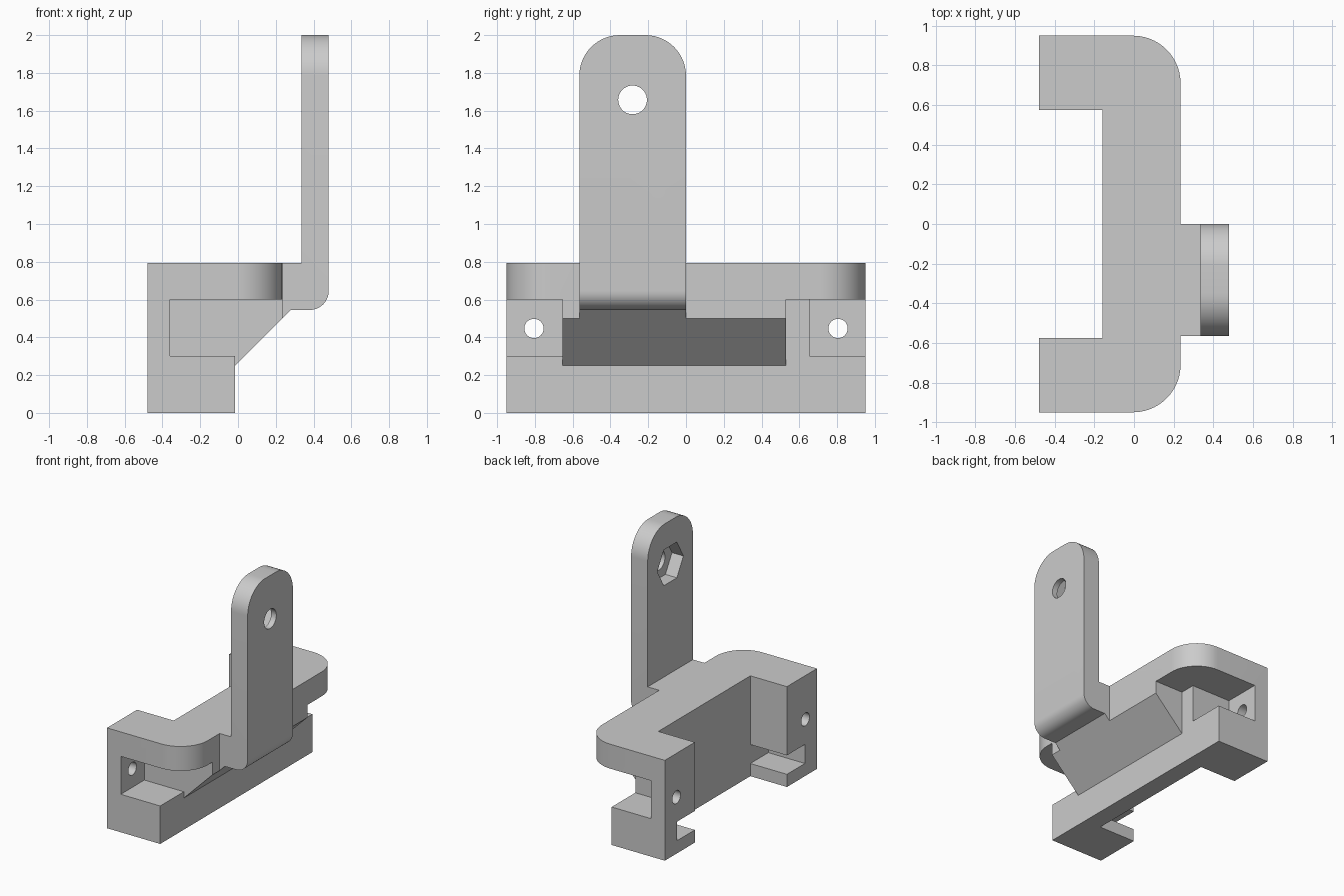
import bpy
import bmesh
from math import radians
from mathutils import Matrix, Vector

if "Cube" in bpy.data.objects:
    bpy.data.objects.remove(bpy.data.objects["Cube"], do_unlink=True)

grey = bpy.data.materials.new("light_grey")
grey.use_nodes = True
grey.diffuse_color = (0.6, 0.6, 0.6, 1)
grey.node_tree.nodes["Principled BSDF"].inputs["Base Color"].default_value = (0.6, 0.6, 0.6, 1)


def finish(name, bm):
    bmesh.ops.recalc_face_normals(bm, faces=bm.faces)
    mesh = bpy.data.meshes.new(name)
    bm.to_mesh(mesh)
    bm.free()
    mesh.materials.append(grey)
    obj = bpy.data.objects.new(name, mesh)
    bpy.context.collection.objects.link(obj)
    return obj


def prism(name, outline, axis, lo, hi, rounds=()):
    """Extrude an outline along y or z; rounds lists (edge test, radius)."""
    bm = bmesh.new()
    place = {"y": lambda a, b: (a, lo, b), "z": lambda a, b: (a, b, lo)}[axis]
    face = bm.faces.new([bm.verts.new(place(a, b)) for a, b in outline])
    new = bmesh.ops.extrude_face_region(bm, geom=[face])["geom"]
    step = Vector((0, hi - lo, 0) if axis == "y" else (0, 0, hi - lo))
    bmesh.ops.translate(bm, vec=step, verts=[v for v in new if isinstance(v, bmesh.types.BMVert)])
    for test, radius in rounds:
        edges = [e for e in bm.edges if all(test(v.co) for v in e.verts)]
        bmesh.ops.bevel(bm, geom=edges, offset=radius, segments=14, profile=0.5,
                        affect="EDGES", clamp_overlap=False)
    return finish(name, bm)


def box(name, x, y, z):
    return prism(name, [(x[0], y[0]), (x[1], y[0]), (x[1], y[1]), (x[0], y[1])], "z", *z)


def rod(name, centre, radius, length, sides):
    """Prism with regular sides running along x."""
    bm = bmesh.new()
    bmesh.ops.create_cone(bm, cap_ends=True, segments=sides, radius1=radius,
                          radius2=radius, depth=length,
                          matrix=Matrix.Translation(centre) @ Matrix.Rotation(radians(90), 4, "Y"))
    return finish(name, bm)


def combine(target, tools, operation):
    for tool in tools:
        mod = target.modifiers.new(tool.name, "BOOLEAN")
        mod.operation = operation
        mod.solver = "EXACT"
        mod.object = tool
    graph = bpy.context.evaluated_depsgraph_get()
    mesh = bpy.data.meshes.new_from_object(target.evaluated_get(graph))
    target.modifiers.clear()
    target.data = mesh
    for tool in tools:
        bpy.data.objects.remove(tool, do_unlink=True)


def c_outline(front):
    """Plan of a spine with an arm at each end."""
    return [(-0.48, -0.95), (front, -0.95), (front, 0.95), (-0.48, 0.95),
            (-0.48, 0.575), (-0.16, 0.575), (-0.16, -0.575), (-0.48, -0.575)]


# Lower body with end pockets, screw holes and retaining slots
body = prism("clamp_body", c_outline(-0.015), "z", 0, 0.6)
cuts = []
for side in (-1, 1):
    def span(a, b):
        return sorted((side * a, side * b))
    cuts.append(box("pocket_cutter", (-0.36, 0.2), span(0.655, 1.1), (0.3, 0.7)))
    cuts.append(box("slot_cutter", (-0.6, -0.16), span(0.5, 0.8), (0.1, 0.25)))
    cuts.append(rod("screw_cutter", (-0.42, side * 0.805, 0.447), 0.051, 0.3, 32))
combine(body, cuts, "DIFFERENCE")

# Top plate with rounded outer corners
plate = prism("top_plate", c_outline(0.235), "z", 0.6, 0.793,
              [(lambda c: c.x > 0.2 and c.y > 0.9, 0.24),
               (lambda c: c.x > 0.2 and c.y < -0.9, 0.24)])

# Sloped support under the plate
wedge = prism("sloped_support", [(-0.1, 0.25), (-0.015, 0.25), (0.235, 0.5),
                                 (0.235, 0.6), (-0.1, 0.6)], "y", -0.655, 0.53)

# Upright lug with a rounded foot and rounded top
lug = prism("upright_lug", [(0.235, 0.5), (0.28, 0.545), (0.48, 0.545), (0.48, 2),
                            (0.335, 2), (0.335, 0.793), (0.235, 0.793)], "y", -0.565, 0,
            [(lambda c: c.x > 0.47 and c.z < 0.6, 0.1),
             (lambda c: c.z > 1.99 and c.y > -0.01, 0.215),
             (lambda c: c.z > 1.99 and c.y < -0.55, 0.215)])

# Bolt hole and nut recess
bolt = rod("bolt_cutter", (0.4, -0.283, 1.657), 0.076, 0.4, 40)
nut = rod("nut_cutter", (0.385, -0.283, 1.657), 0.163, 0.1, 6)
nut.location.x = 0
for v in nut.data.vertices:
    v.co.x = 0.435 if v.co.x > 0.385 else 0.2
combine(lug, [bolt, nut], "DIFFERENCE")

combine(body, [plate, wedge, lug], "UNION")
body.name = "mounting_bracket"
body.data.shade_smooth()
body.data.set_sharp_from_angle(angle=radians(30))
